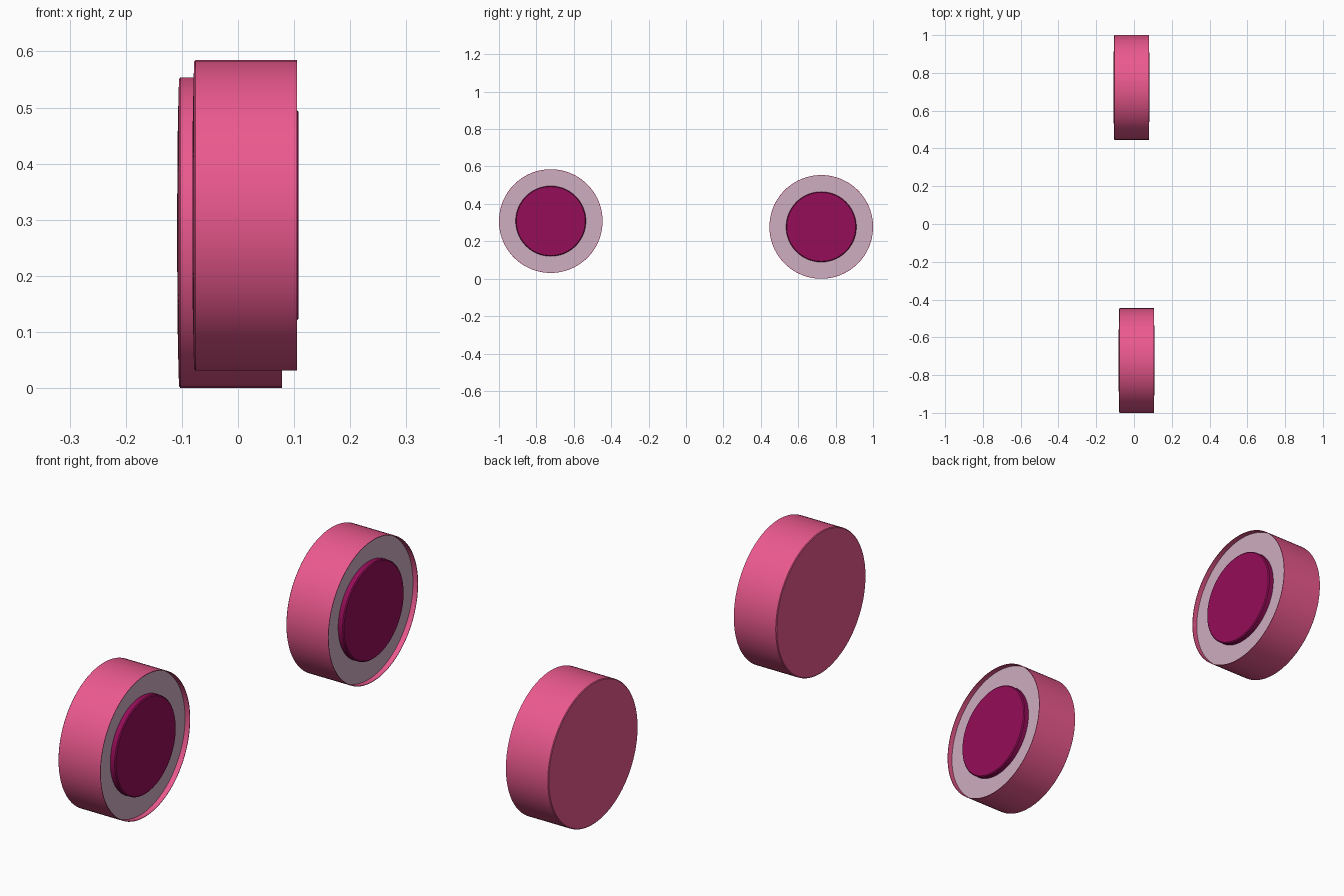
import bpy, bmesh, math

if "Cube" in bpy.data.objects:
    bpy.data.objects.remove(bpy.data.objects["Cube"])

SEG = 96

def material(name, rgb):
    m = bpy.data.materials.new(name)
    m.diffuse_color = (*rgb, 1)
    m.use_nodes = True
    m.node_tree.nodes["Principled BSDF"].inputs["Base Color"].default_value = m.diffuse_color
    return m

pink = material("pink", (0.83, 0.10, 0.27))
lilac = material("lilac", (0.62, 0.42, 0.53))
plum = material("plum", (0.30, 0.004, 0.098))

def lathe(name, profile, loc, mat):
    """Spin (x, radius) points about the x axis."""
    bm = bmesh.new()
    verts = [bm.verts.new((x, 0, r)) for x, r in profile]
    edges = [bm.edges.new(p) for p in zip(verts, verts[1:])]
    bmesh.ops.spin(bm, geom=verts + edges, cent=(0, 0, 0), axis=(1, 0, 0),
                   angle=math.tau, steps=SEG, use_duplicate=False)
    bmesh.ops.remove_doubles(bm, verts=bm.verts, dist=1e-5)
    bmesh.ops.recalc_face_normals(bm, faces=bm.faces)
    me = bpy.data.meshes.new(name)
    bm.to_mesh(me)
    bm.free()
    me.materials.append(mat)
    ob = bpy.data.objects.new(name, me)
    ob.location = loc
    bpy.context.collection.objects.link(ob)
    bpy.context.view_layer.objects.active = ob
    ob.select_set(True)
    bpy.ops.object.shade_smooth_by_angle(angle=math.radians(30))
    ob.select_set(False)

R = 0.277
# x runs from the closed back (negative) to the open face (positive)
tyre = [(-0.095, 0), (-0.0945, 0.15), (-0.0925, 0.25), (-0.0915, 0.274),
        (-0.089, R), (0.092, R), (0.092, R - 0.002), (0.070, R - 0.002), (0.070, 0)]
face = [(0.066, 0), (0.066, R - 0.003), (0.072, R - 0.003), (0.072, 0)]
hub = [(0.068, 0), (0.068, 0.188), (0.091, 0.188), (0.0945, 0.184), (0.0945, 0)]

# two wheels, slightly offset sideways and in height
for side, loc in (("front", (0.0135, -0.723, 0.308)), ("back", (-0.0135, 0.723, R))):
    lathe(side + "_tyre", tyre, loc, pink)
    lathe(side + "_wheel_face", face, loc, lilac)
    lathe(side + "_hub", hub, loc, plum)
